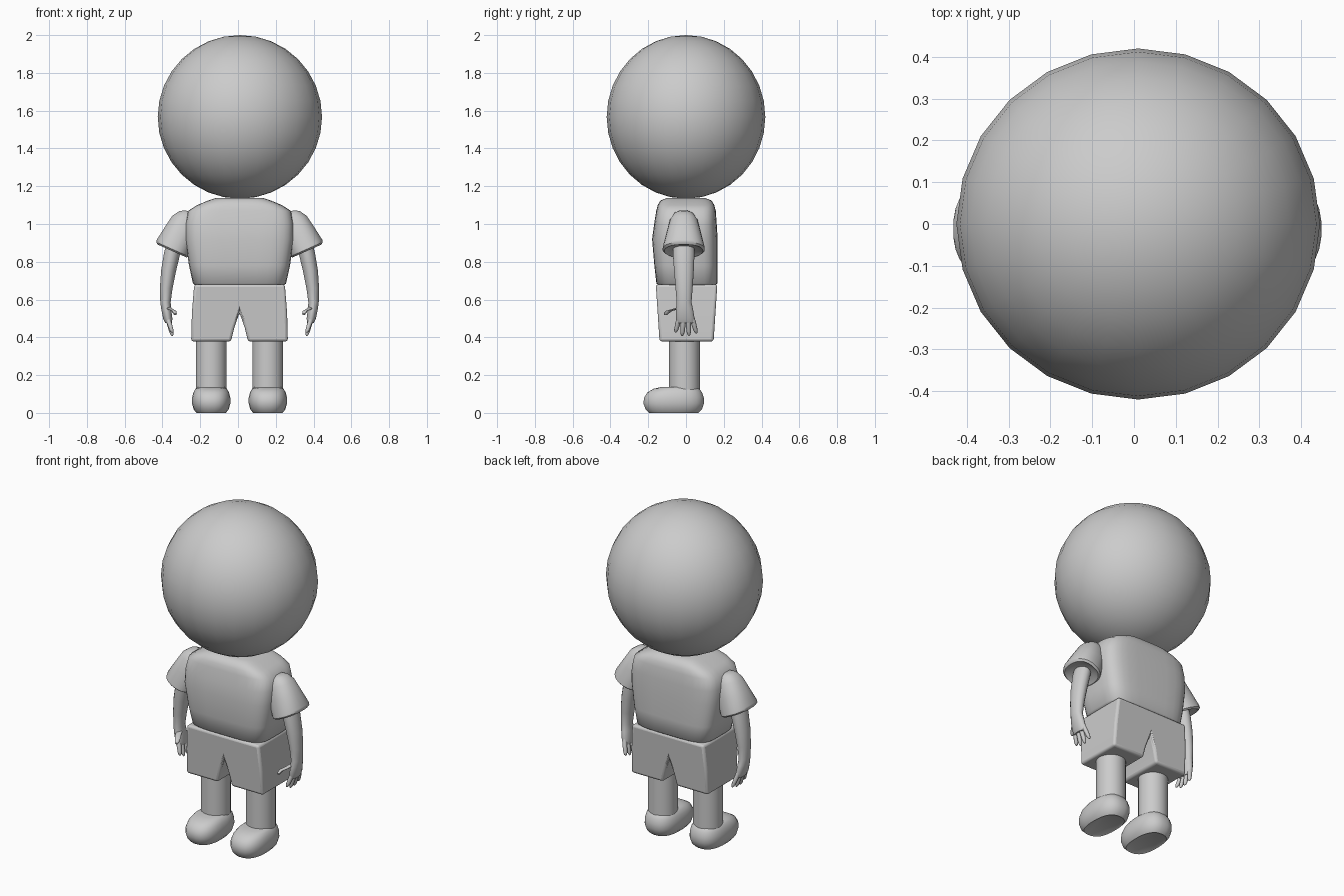
import bpy, bmesh, math
from mathutils import Vector

CX = 0.008  # mirror line of the body
grey = bpy.data.materials.new("plain_grey")
grey.diffuse_color = (0.6, 0.6, 0.6, 1)


def finish(name, bm, angle=40):
    bmesh.ops.recalc_face_normals(bm, faces=bm.faces[:])
    me = bpy.data.meshes.new(name)
    bm.to_mesh(me)
    bm.free()
    ob = bpy.data.objects.new(name, me)
    bpy.context.collection.objects.link(ob)
    me.materials.append(grey)
    bpy.ops.object.select_all(action='DESELECT')
    ob.select_set(True)
    bpy.context.view_layer.objects.active = ob
    bpy.ops.object.shade_smooth_by_angle(angle=math.radians(angle))
    return ob


def spow(v, e):
    return math.copysign(abs(v) ** e, v)


def loft(name, rings, side=1, n=20, power=2, angle=40):
    """Skin rounded rings (x, y, z, half width, half depth, tilt), capped at both ends."""
    bm = bmesh.new()
    loops = []
    for x, y, z, rx, ry, tilt in rings:
        t = math.radians(tilt)
        loop = []
        for i in range(n):
            a = 2 * math.pi * (i + 0.5) / n
            u = rx * spow(math.cos(a), 2 / power)
            v = ry * spow(math.sin(a), 2 / power)
            loop.append(bm.verts.new((CX + side * (x + u * math.cos(t)),
                                      y + v, z + u * math.sin(t))))
        loops.append(loop)
    for a, b in zip(loops, loops[1:]):
        for i in range(n):
            j = (i + 1) % n
            bm.faces.new((a[i], a[j], b[j], b[i]))
    bm.faces.new(loops[0])
    bm.faces.new(loops[-1])
    return finish(name, bm, angle)


# Head
bm = bmesh.new()
bmesh.ops.create_uvsphere(bm, u_segments=24, v_segments=16, radius=1)
for v in bm.verts:
    v.co = Vector((v.co.x * 0.435 + 0.01, v.co.y * 0.42, v.co.z * 0.433 + 1.567))
finish("head", bm, 60)

# Shirt body
loft("shirt", [
    (0, 0.005, 0.675, 0.235, 0.150, 0), (0, 0.005, 0.685, 0.247, 0.162, 0),
    (0, 0.000, 0.78, 0.268, 0.168, 0), (0, -0.006, 0.92, 0.288, 0.174, 0),
    (0, -0.003, 1.00, 0.288, 0.166, 0), (0, 0.0, 1.07, 0.272, 0.158, 0),
    (0, 0.0, 1.10, 0.225, 0.150, 0), (0, 0.0, 1.125, 0.165, 0.135, 0),
    (0, 0.0, 1.138, 0.125, 0.100, 0)], n=32, power=4.5, angle=50)

# Shorts: front outline with the leg notch, pushed through and tapered
bm = bmesh.new()
outline = [(-0.24, 0.68), (-0.252, 0.53), (-0.256, 0.378), (-0.045, 0.378),
           (-0.028, 0.45), (0, 0.53), (0.028, 0.45), (0.045, 0.378),
           (0.256, 0.378), (0.252, 0.53), (0.24, 0.68), (0, 0.68)]
layers = []
for s in (-1, 1):
    layers.append([bm.verts.new((CX + x, 0.003 + s * (0.143 + 0.02 * (z - 0.378) / 0.302), z))
                   for x, z in outline])
for i in range(len(outline)):
    j = (i + 1) % len(outline)
    bm.faces.new((layers[0][i], layers[0][j], layers[1][j], layers[1][i]))
for lay in layers:  # split each face at the middle
    bm.faces.new(lay[0:6] + [lay[11]])
    bm.faces.new(lay[5:12])
shorts = finish("shorts", bm, 45)
bev = shorts.modifiers.new("soft_edges", 'BEVEL')
bev.width, bev.segments = 0.014, 3
bev.limit_method, bev.angle_limit = 'ANGLE', math.radians(40)

for side, tag in ((-1, "left"), (1, "right")):
    # Sleeve
    loft("sleeve_" + tag, [
        (0.268, -0.012, 1.068, 0.025, 0.025, 10), (0.272, -0.012, 1.055, 0.05, 0.05, 15),
        (0.285, -0.012, 1.02, 0.075, 0.073, 18), (0.315, -0.012, 0.95, 0.088, 0.092, 22),
        (0.351, -0.012, 0.878, 0.096, 0.110, 24), (0.355, -0.012, 0.866, 0.094, 0.112, 24),
        (0.357, -0.012, 0.857, 0.084, 0.102, 24), (0.353, -0.012, 0.868, 0.06, 0.08, 24)],
        side, n=24, power=2.3)
    # Arm and palm
    loft("arm_" + tag, [
        (0.34, -0.012, 0.92, 0.04, 0.055, 10), (0.358, -0.012, 0.84, 0.043, 0.058, 10),
        (0.376, -0.011, 0.75, 0.040, 0.053, 6), (0.388, -0.010, 0.66, 0.034, 0.046, 3),
        (0.392, -0.010, 0.585, 0.028, 0.040, 0), (0.388, -0.008, 0.55, 0.027, 0.046, 0),
        (0.380, -0.004, 0.50, 0.025, 0.050, 0), (0.375, -0.002, 0.475, 0.018, 0.046, 0)],
        side, n=16)
    # Fingers, spread front to back
    for k, (y0, y1, tip) in enumerate(((-0.035, -0.055, 0.425), (-0.012, -0.02, 0.408),
                                       (0.010, 0.016, 0.408), (0.031, 0.055, 0.42))):
        pts = []
        for f, r in ((0, 0.013), (0.4, 0.0135), (0.8, 0.0115), (0.94, 0.008), (1, 0.003)):
            pts.append((0.382 - 0.026 * f, y0 + (y1 - y0) * f, 0.51 + (tip - 0.51) * f, r, r, 0))
        loft(f"finger_{k + 1}_{tag}", pts, side, n=10)
    # Thumb
    loft("thumb_" + tag, [
        (0.38, -0.025, 0.56, 0.016, 0.018, 0), (0.365, -0.06, 0.548, 0.016, 0.02, 0),
        (0.348, -0.090, 0.540, 0.014, 0.018, 0), (0.342, -0.104, 0.527, 0.011, 0.014, 0),
        (0.34, -0.108, 0.518, 0.005, 0.007, 0)], side, n=10)
    # Leg
    loft("leg_" + tag, [(0.150, -0.008, z, 0.082, 0.082, 0) for z in (0.09, 0.25, 0.42)],
         side, n=24)
    # Shoe
    loft("shoe_" + tag, [
        (0.15, -0.065, 0.004, 0.07, 0.125, 0), (0.15, -0.065, 0.0, 0.078, 0.132, 0),
        (0.15, -0.065, 0.018, 0.093, 0.150, 0), (0.15, -0.065, 0.05, 0.102, 0.161, 0),
        (0.15, -0.064, 0.08, 0.102, 0.159, 0), (0.15, -0.060, 0.108, 0.095, 0.146, 0),
        (0.15, -0.050, 0.128, 0.083, 0.122, 0), (0.15, -0.035, 0.138, 0.07, 0.09, 0)],
        side, n=28, power=2.5, angle=50)
